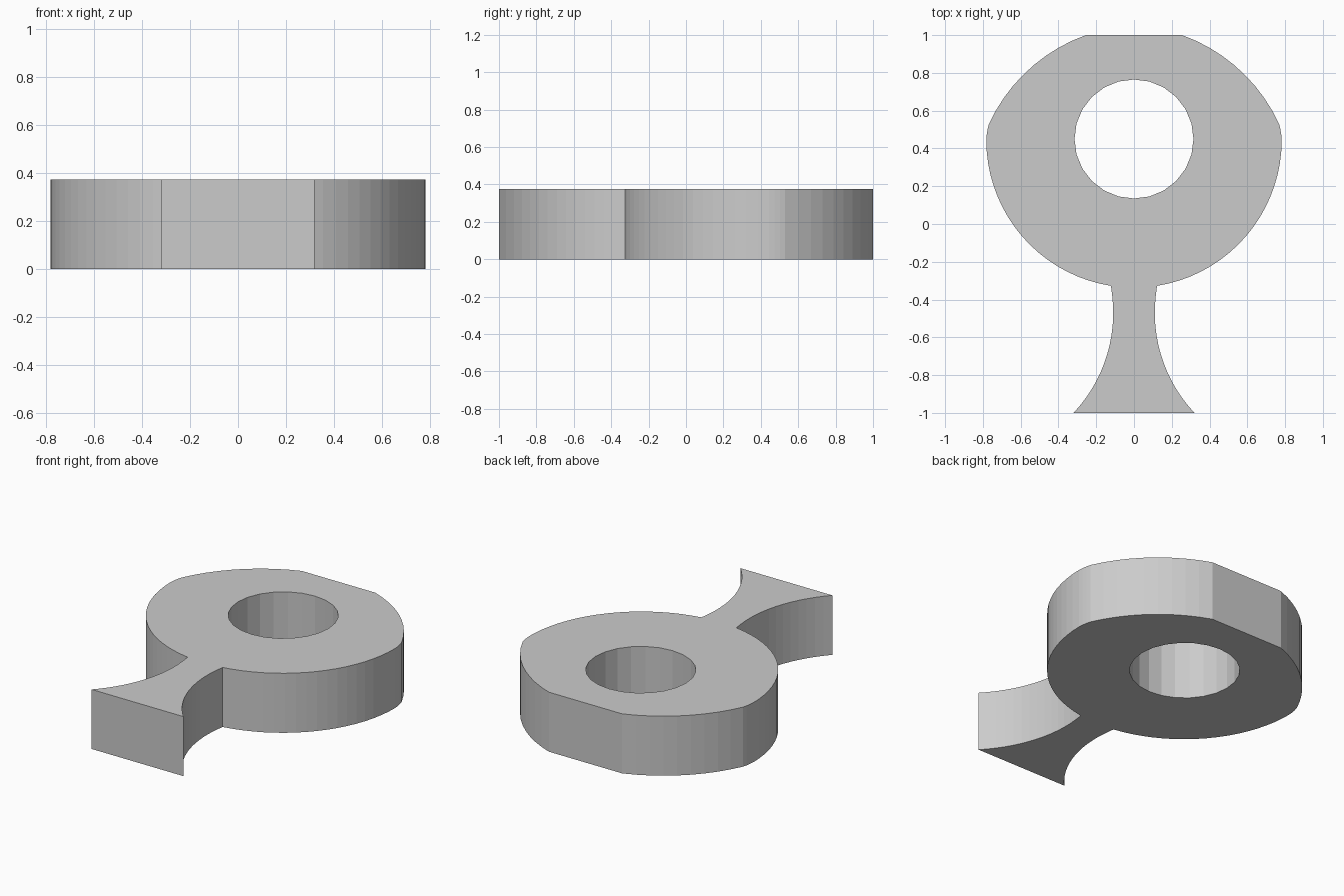
import bpy, bmesh
from math import sin, cos, radians, pi, asin, hypot, atan2

if "Cube" in bpy.data.objects:
    bpy.data.objects.remove(bpy.data.objects["Cube"])

HEIGHT = 0.375


def arc(cx, cy, r, a0, a1, n):
    """Points along a circular arc, angles in radians."""
    return [(cx + r * cos(a0 + (a1 - a0) * i / n),
             cy + r * sin(a0 + (a1 - a0) * i / n)) for i in range(n + 1)]


def bulge(p, q, r, n):
    """Arc of radius r from p to q, turning left (counter-clockwise)."""
    dx, dy = q[0] - p[0], q[1] - p[1]
    d = hypot(dx, dy)
    h = (r * r - d * d / 4) ** 0.5
    cx = (p[0] + q[0]) / 2 - dy / d * h
    cy = (p[1] + q[1]) / 2 + dx / d * h
    a0 = atan2(p[1] - cy, p[0] - cx)
    return arc(cx, cy, r, a0, a0 + 2 * asin(d / 2 / r), n)


# Right half outline, bottom to top: flared stem, round lower body, shoulder
stem = arc(0.11 + 0.774, -0.47, 0.774, pi + asin(0.53 / 0.774), pi - asin(0.135 / 0.774), 14)
lower = arc(0, 0.445, 0.782, -pi / 2 + asin(0.122 / 0.782), 0, 18)
cheek = bulge(lower[-1], (0.768, 0.53), 0.35, 3)
shoulder = bulge((0.768, 0.53), (0.255, 1.0), 0.90, 9)
right = stem[:-1] + lower + cheek[1:] + shoulder[1:]
outline = right + [(-x, y) for x, y in reversed(right)]
hole = arc(0, 0.45, 0.315, 0, 2 * pi, 24)[:-1]

# Fill the outline with its hole and extrude to a plate
bm = bmesh.new()
edges = []
for loop in (outline, hole):
    vs = [bm.verts.new((x, y, 0)) for x, y in loop]
    edges += [bm.edges.new((vs[i - 1], vs[i])) for i in range(len(vs))]
bmesh.ops.triangle_fill(bm, edges=edges, use_beauty=True, use_dissolve=False)
ext = bmesh.ops.extrude_face_region(bm, geom=bm.faces[:], use_keep_orig=True)
top = [g for g in ext["geom"] if isinstance(g, bmesh.types.BMVert)]
bmesh.ops.translate(bm, verts=top, vec=(0, 0, HEIGHT))
bmesh.ops.recalc_face_normals(bm, faces=bm.faces[:])

mesh = bpy.data.meshes.new("ring_plate_with_stem")
bm.to_mesh(mesh)
bm.free()
plate = bpy.data.objects.new("ring_plate_with_stem", mesh)
bpy.context.collection.objects.link(plate)
